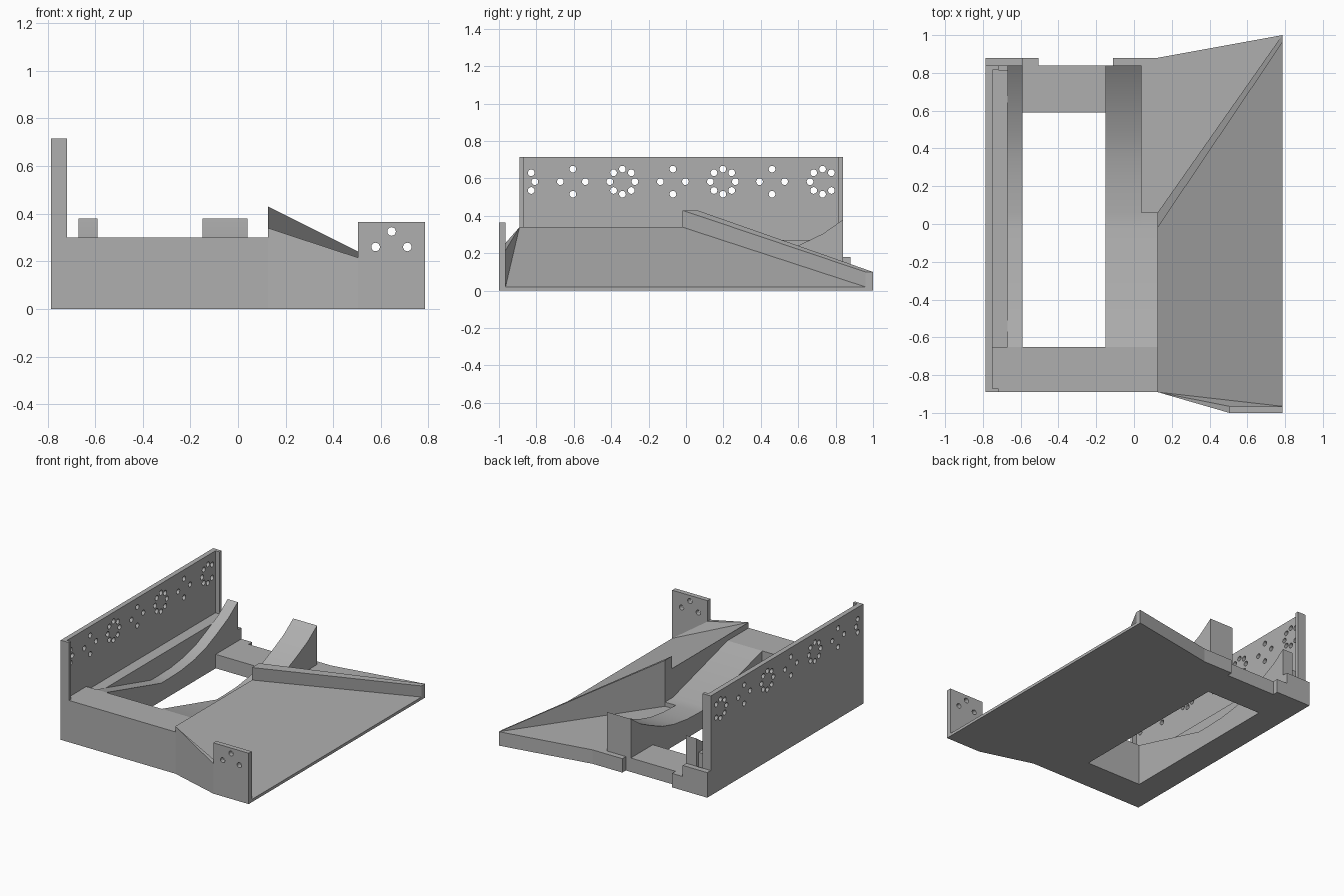
import bpy, bmesh
from math import cos, sin, radians, pi
from mathutils import Matrix, Vector

cube = bpy.data.objects.get("Cube")
if cube:
    bpy.data.objects.remove(cube, do_unlink=True)

grey = bpy.data.materials.new("plain_grey")
grey.use_nodes = True
grey.diffuse_color = (0.43, 0.43, 0.43, 1)
grey.node_tree.nodes["Principled BSDF"].inputs["Base Color"].default_value = grey.diffuse_color


def finish(name, bm):
    bmesh.ops.recalc_face_normals(bm, faces=bm.faces)
    mesh = bpy.data.meshes.new(name)
    bm.to_mesh(mesh)
    bm.free()
    mesh.materials.append(grey)
    obj = bpy.data.objects.new(name, mesh)
    bpy.context.collection.objects.link(obj)
    return obj


def extrude(name, points, shift):
    """Extrude a planar outline along a vector."""
    bm = bmesh.new()
    face = bm.faces.new([bm.verts.new(p) for p in points])
    new = bmesh.ops.extrude_face_region(bm, geom=[face])["geom"]
    bmesh.ops.translate(bm, vec=Vector(shift),
                        verts=[v for v in new if isinstance(v, bmesh.types.BMVert)])
    return finish(name, bm)


def box(name, x0, x1, y0, y1, z0, z1):
    outline = [(x0, y0, z0), (x1, y0, z0), (x1, y1, z0), (x0, y1, z0)]
    return extrude(name, outline, (0, 0, z1 - z0))


def hull(name, tops):
    """Solid standing on the ground under the given top points."""
    bm = bmesh.new()
    for x, y, z in tops:
        bm.verts.new((x, y, 0))
        bm.verts.new((x, y, z))
    bmesh.ops.convex_hull(bm, input=bm.verts)
    bmesh.ops.dissolve_limit(bm, angle_limit=0.002, verts=bm.verts, edges=bm.edges)
    return finish(name, bm)


def drill(obj, centres, axis):
    """Cut round holes through a plate."""
    bm = bmesh.new()
    turn = Matrix.Rotation(pi / 2, 4, "Y" if axis == "x" else "X")
    for c in centres:
        bmesh.ops.create_cone(bm, cap_ends=True, segments=16, radius1=0.018,
                              radius2=0.018, depth=0.2,
                              matrix=Matrix.Translation(c) @ turn)
    cutter = finish("hole_cutter", bm)
    cutter.hide_render = True
    mod = obj.modifiers.new("holes", "BOOLEAN")
    mod.operation = "DIFFERENCE"
    mod.solver = "EXACT"
    mod.object = cutter
    bpy.context.view_layer.objects.active = obj
    bpy.ops.object.modifier_apply(modifier=mod.name)
    bpy.data.objects.remove(cutter, do_unlink=True)


# Tall side plate with rings and crosses of holes, and its end posts
plate = box("side_plate", -0.785, -0.75, -0.89, 0.84, 0, 0.715)
holes = []
for y, angles in ((-0.875, (-45, 0, 45)),
                  (-0.605, range(0, 360, 90)), (-0.34, range(0, 360, 45)),
                  (-0.07, range(0, 360, 90)), (0.197, range(0, 360, 45)),
                  (0.46, range(0, 360, 90)), (0.73, range(45, 360, 45))):
    holes += [(-0.77, y + 0.067 * cos(radians(a)), 0.583 + 0.067 * sin(radians(a)))
              for a in angles]
drill(plate, holes, "x")
box("plate_front_post", -0.75, -0.718, -0.89, -0.87, 0, 0.715)
box("plate_rear_post", -0.75, -0.718, 0.815, 0.84, 0, 0.715)

# Base frame around the opening
box("front_deck", -0.75, 0.125, -0.89, -0.65, 0, 0.3)
box("side_strip", -0.75, -0.67, -0.65, 0.815, 0, 0.27)
box("rear_slab", -0.75, 0.04, 0.59, 0.84, 0, 0.1)
box("rear_lug_low", -0.785, -0.505, 0.84, 0.88, 0, 0.1)
box("rear_lug_high", -0.785, -0.59, 0.84, 0.88, 0.1, 0.18)

# Curved cradle arms
curve = [(-0.65, 0.3), (-0.03, 0.13), (0.06, 0.13), (0.2, 0.135), (0.35, 0.155),
         (0.48, 0.19), (0.604, 0.243), (0.733, 0.305), (0.84, 0.38)]


def cradle(name, x0, x1, profile):
    outline = [(x0, y, z) for y, z in profile]
    outline += [(x0, profile[-1][0], 0), (x0, profile[0][0], 0)]
    obj = extrude(name, outline, (x1 - x0, 0, 0))
    bpy.ops.object.select_all(action="DESELECT")
    obj.select_set(True)
    bpy.context.view_layer.objects.active = obj
    bpy.ops.object.shade_smooth_by_angle(angle=radians(30))


cradle("left_cradle", -0.67, -0.59, curve)
cradle("right_cradle", -0.15, 0.04, curve)
cradle("cradle_shelf", 0.04, 0.125, curve[:3])

# Sloping ramp, diagonal ridge and the low wing behind it
hull("ramp", [(0.125, -0.89, 0.34), (0.125, -0.02, 0.34),
              (0.785, -0.965, 0.02), (0.785, 0.96, 0.02)])
hull("ridge", [(0.125, -0.02, 0.43), (0.125, 0.06, 0.43),
               (0.785, 0.96, 0.1), (0.785, 1.0, 0.1)])
extrude("rear_wing", [(0.04, 0.06, 0), (0.125, 0.06, 0), (0.785, 1.0, 0),
                      (0.125, 0.88, 0), (-0.11, 0.88, 0), (-0.11, 0.84, 0),
                      (0.04, 0.84, 0)], (0, 0, 0.1))

# Front fin and the drilled mounting tab
hull("front_fin", [(0.125, -0.89, 0.34), (0.505, -1.0, 0.215),
                   (0.505, -0.965, 0.215), (0.785, -0.965, 0.02)])
tab = box("mounting_tab", 0.505, 0.785, -1.0, -0.965, 0, 0.365)
drill(tab, [(0.578, -0.98, 0.26), (0.711, -0.98, 0.26), (0.645, -0.98, 0.325)], "y")
